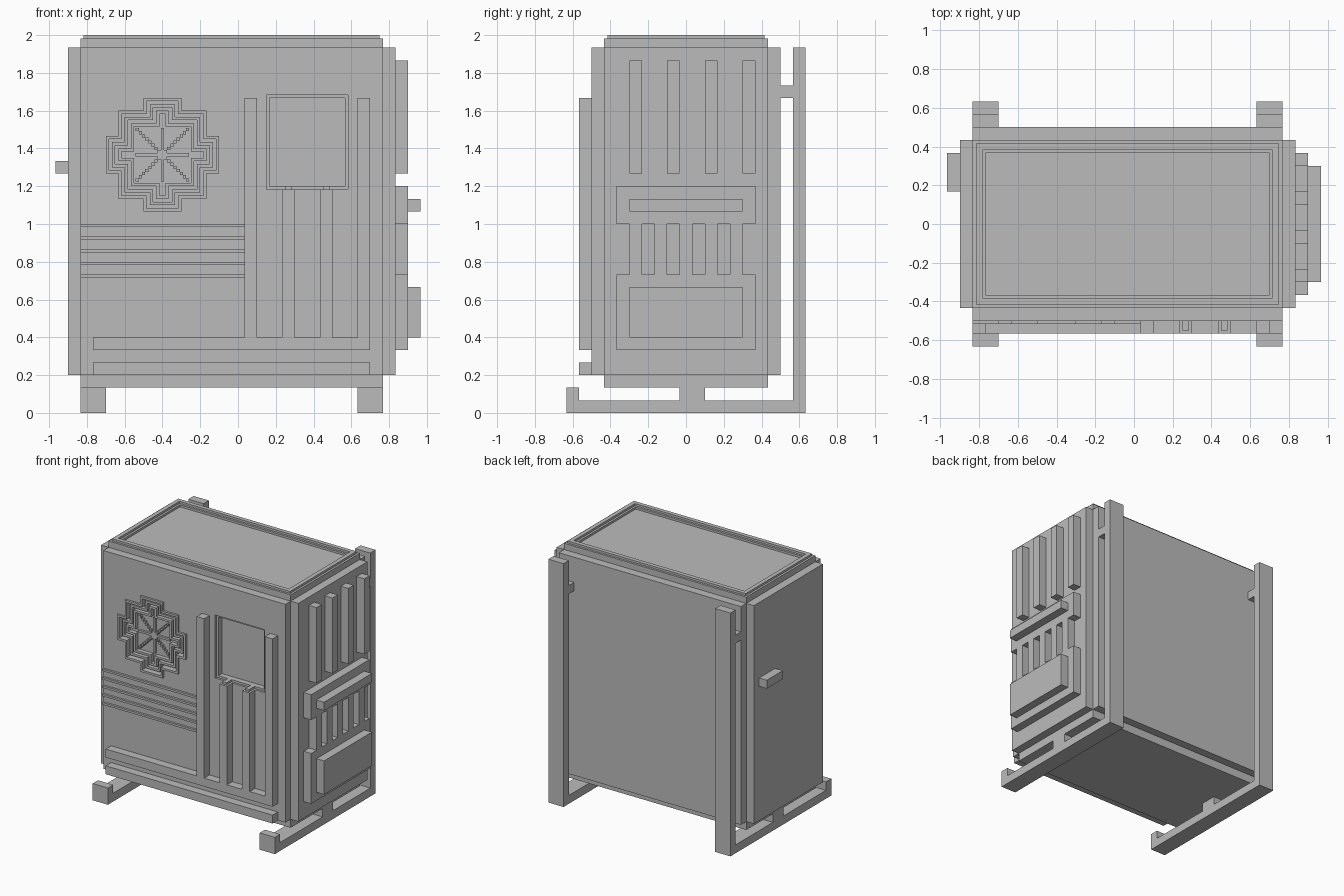
import bpy, bmesh

cube = bpy.data.objects.get("Cube")
if cube:
    bpy.data.objects.remove(cube)

U = 1 / 15          # one block
T = U / 4           # one thin block

grey = bpy.data.materials.new("plain_grey")
grey.use_nodes = True
grey.diffuse_color = (0.5, 0.5, 0.5, 1)
grey.node_tree.nodes["Principled BSDF"].inputs["Base Color"].default_value = (0.5, 0.5, 0.5, 1)


def finish(name, bm):
    bmesh.ops.recalc_face_normals(bm, faces=bm.faces)
    mesh = bpy.data.meshes.new(name)
    bm.to_mesh(mesh)
    bm.free()
    mesh.materials.append(grey)
    ob = bpy.data.objects.new(name, mesh)
    bpy.context.collection.objects.link(ob)
    return ob


def add_box(bm, x, y, z):
    verts = bmesh.ops.create_cube(bm, size=1)["verts"]
    for v in verts:
        for i, (a, b) in enumerate((x, y, z)):
            v.co[i] = a + (b - a) * (v.co[i] + 0.5)


def boxes(name, *items):
    """Boxes given as (x range, y range, z range) in blocks."""
    bm = bmesh.new()
    for item in items:
        add_box(bm, *[(a * U, b * U) for a, b in item])
    return finish(name, bm)


def prism(name, outer, inner, place, low, high):
    """Extruded outline, hollow when an inner outline is given."""
    bm = bmesh.new()
    loops = [[bm.verts.new(place(a, b, h)) for a, b in pts]
             for pts in ((outer, inner) if inner else (outer,)) for h in (low, high)]
    n = len(outer)
    pairs = [(0, 1), (2, 3), (0, 2), (1, 3)] if inner else [(0, 1)]
    for p, q in pairs:
        for i in range(n):
            j = (i + 1) % n
            bm.faces.new((loops[p][i], loops[p][j], loops[q][j], loops[q][i]))
    if not inner:
        bm.faces.new(loops[0])
        bm.faces.new(loops[1])
    return finish(name, bm)


def cut(target, cutter):
    mod = target.modifiers.new("opening", "BOOLEAN")
    mod.object = cutter
    mod.solver = "EXACT"
    cutter.hide_render = True
    cutter.hide_viewport = True
    cutter.display_type = "WIRE"


# Cabinet core and outer panels
core_x, core_y, wall_z = (-12.5, 11.5), (-6.5, 6.5), (3, 29)
boxes("core", (core_x, core_y, (2, 29.5)))
front = boxes("front_panel", (core_x, (-7.5, -6.5), wall_z))
boxes("back_panel", (core_x, (6.5, 7.5), wall_z))
boxes("left_panel", ((11.5, 12.5), core_y, wall_z))
boxes("right_panel", ((-13.5, -12.5), core_y, wall_z))


# Stepped rim around the sunken top
def top_outline(o):
    x0, x1, y = core_x[0] * U + o, core_x[1] * U - o, core_y[1] * U - o
    return [(x0, -y), (x1, -y), (x1, y), (x0, y)]


def flat(a, b, h):
    return (a, b, h)


prism("top_rim_base", top_outline(0), top_outline(4 * T), flat, 29.5 * U, 2 - T)
prism("top_rim", top_outline(T), top_outline(3 * T), flat, 2 - T, 2)


# Stepped round fan opening with concentric rings
def fan_outline(o):
    a, b, c = 1.5 * U - o, 3.5 * U - o, 4.5 * U - o
    quarter = [(c, a), (b, a), (b, b), (a, b), (a, c)]
    pts = []
    for _ in range(4):
        pts += quarter
        quarter = [(-z, x) for x, z in quarter]
    return pts


def on_front(a, b, h):
    return (a - 6 * U, h, b + 20.5 * U)


face, floor = -7.5 * U, -7.5 * U + 2 * T
cut(front, prism("fan_cutter", fan_outline(T), None, on_front, face - T, floor))
prism("fan_outer_ring", fan_outline(0), fan_outline(T), on_front, face - T, face + T)
prism("fan_middle_ring", fan_outline(2 * T), fan_outline(3 * T), on_front, face, floor)
prism("fan_inner_ring", fan_outline(4 * T), fan_outline(5 * T), on_front, face, floor)

bm = bmesh.new()
for k in range(-8, 9):
    for dx, dz in {(k, k), (k, -k), (k, 0), (0, k)}:
        x, z = -6 * U + dx * T, 20.5 * U + dz * T
        add_box(bm, (x - T / 2, x + T / 2), (floor - T, floor), (z - T / 2, z + T / 2))
finish("fan_star", bm)

# Recessed window with a stepped edge
cut(front, boxes("window_edge_cutter", ((2.25, 8.75), (-8, -7.25), (17.75, 25.25))))
cut(front, boxes("window_cutter", ((2.5, 8.5), (-8, -6.6), (18, 25))))

# Front stripes, rails, posts and pipes
boxes("front_stripes", *[(((-12.5, 0.5), (-7.75, -7.5), (z - 0.25, z)))
                         for z in (15, 14, 13, 12, 11)])
relief = (-8.5, -7.5)
boxes("front_rails", *[((-11.5, 10.5), relief, (z, z + 1)) for z in (3, 5)])
boxes("front_posts", *[((x, x + 1), relief, (6, 25)) for x in (0.5, 9.5)])
boxes("front_pipes", *[((x, x + 1), relief, (6, 17.75)) for x in (3.5, 6.5)])
boxes("pipe_plugs", *[((x, x + 0.5), (-8.25, -7.25), (17.75, 18)) for x in (3.75, 6.75)])

# Left side slats, plates and raised blocks
side, raised = (12.5, 13.5), (13.5, 14.5)
boxes("side_tall_slats", *[(side, (y, y + 1), (19, 28)) for y in (-4.5, -1.5, 1.5, 4.5)])
boxes("side_upper_plate", (side, (-5.5, 5.5), (15, 18)))
boxes("side_short_slats", *[(side, (y, y + 1), (11, 15)) for y in (-4.5, -2.5, -0.5, 1.5, 3.5)])
boxes("side_lower_plate", (side, (-5.5, 5.5), (5, 11)))
boxes("side_handle_bar", (raised, (-4.5, 4.5), (16, 17)))
boxes("side_lower_block", (raised, (-4.5, 4.5), (6, 10)))

# Handle on the right side
boxes("right_handle", ((-14.5, -13.5), (2.5, 5.5), (19, 20)))

# Two carrying frames
for label, x in (("right", (-12.5, -10.5)), ("left", (9.5, 11.5))):
    boxes(label + "_frame_runner", (x, (-9.5, 9.5), (0, 1)))
    boxes(label + "_frame_toe", (x, (-9.5, -8.5), (1, 2)))
    boxes(label + "_frame_spacer", (x, (-0.5, 1.5), (1, 2)))
    boxes(label + "_frame_post", (x, (8.5, 9.5), (1, 29)))
    boxes(label + "_frame_bracket", (x, (7.5, 8.5), (25, 26)))
